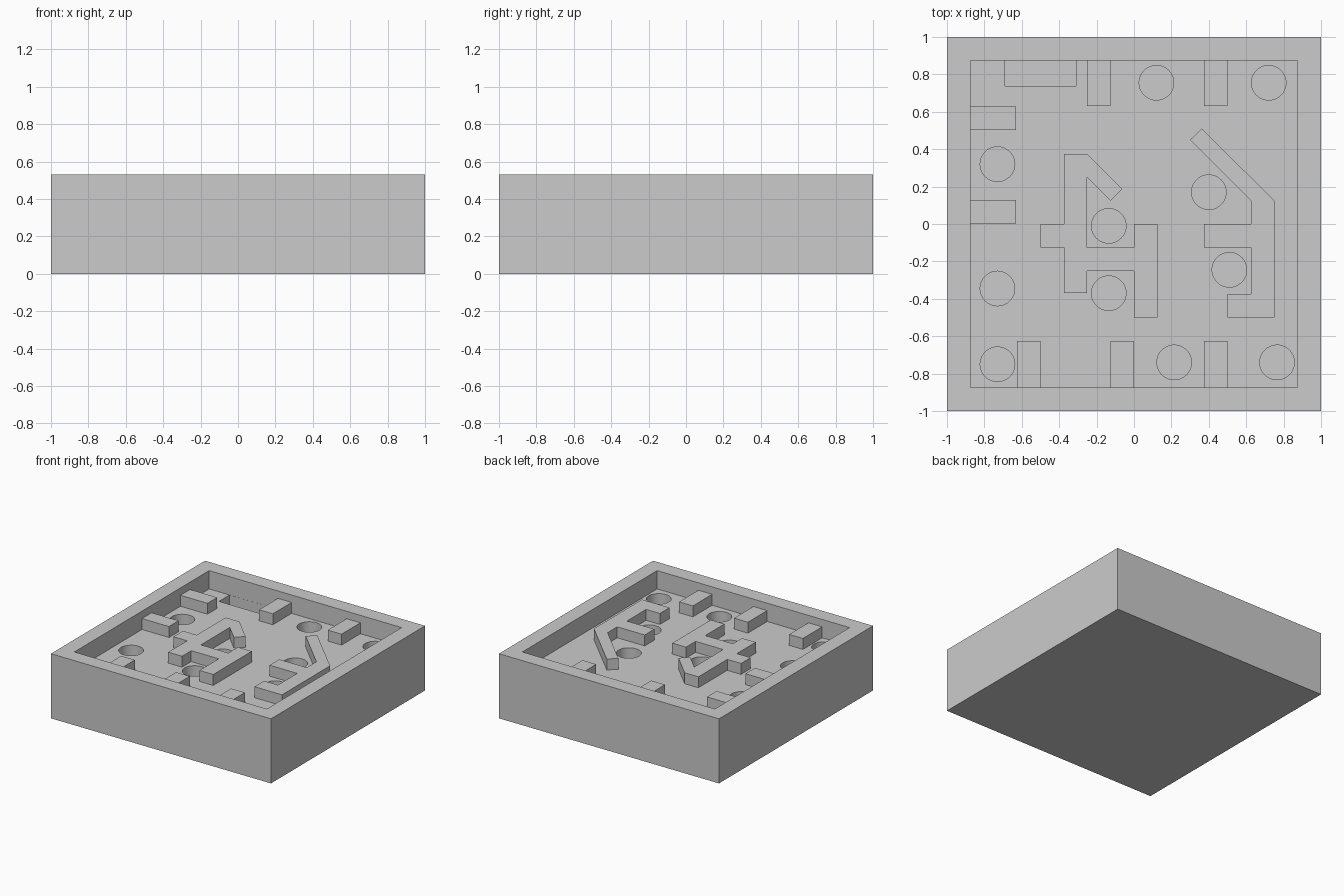
import bpy, bmesh, math

if "Cube" in bpy.data.objects:
    bpy.data.objects.remove(bpy.data.objects["Cube"])

TOP, FLOOR, WALL, PIT = 0.531, 0.38, 0.47, 0.14
IN = 0.875


def prism(name, pts, z0, z1):
    """Extrude a flat outline from z0 up to z1."""
    bm = bmesh.new()
    face = bm.faces.new([bm.verts.new((x, y, z0)) for x, y in pts])
    ext = bmesh.ops.extrude_face_region(bm, geom=[face])
    bmesh.ops.translate(bm, vec=(0, 0, z1 - z0),
                        verts=[v for v in ext["geom"] if isinstance(v, bmesh.types.BMVert)])
    bmesh.ops.recalc_face_normals(bm, faces=bm.faces)
    me = bpy.data.meshes.new(name)
    bm.to_mesh(me)
    bm.free()
    ob = bpy.data.objects.new(name, me)
    bpy.context.collection.objects.link(ob)
    return ob


def rect(x0, x1, y0, y1):
    return [(x0, y0), (x1, y0), (x1, y1), (x0, y1)]


def circle(cx, cy, r, n=48):
    return [(cx + r * math.cos(2 * math.pi * i / n),
             cy + r * math.sin(2 * math.pi * i / n)) for i in range(n)]


def cut(target, cutter):
    """Subtract the cutter and keep it hidden."""
    mod = target.modifiers.new(cutter.name, "BOOLEAN")
    mod.operation, mod.solver, mod.object = "DIFFERENCE", "EXACT", cutter
    bpy.context.view_layer.objects.active = target
    bpy.ops.object.modifier_apply(modifier=mod.name)
    cutter.hide_render = True
    cutter.hide_set(True)


# box with a recessed playing floor
tray = prism("tray", rect(-1, 1, -1, 1), 0, TOP)
cut(tray, prism("recess_cutter", rect(-IN, IN, -IN, IN), FLOOR, TOP + 0.1))

# round traps and the rectangular slot at the back wall
holes = [(-.73, .32), (-.73, -.345), (-.73, -.75), (.12, .755), (.72, .755),
         (.40, .17), (-.135, -.01), (-.135, -.37), (.51, -.245), (.215, -.74), (.765, -.74)]
for i, (x, y) in enumerate(holes):
    cut(tray, prism(f"trap_cutter_{i}", circle(x, y, 0.0925), PIT, FLOOR + 0.05))
cut(tray, prism("slot_cutter", rect(-.69, -.31, .738, IN - 0.001), PIT, FLOOR + 0.05))

# short stub walls along the edges
for i, x in enumerate((-.25, .375)):
    prism(f"back_stub_{i}", rect(x, x + .125, .63, IN), FLOOR, WALL)
for i, x in enumerate((-.625, -.125, .375)):
    prism(f"front_stub_{i}", rect(x, x + .125, -IN, -.625), FLOOR, WALL)
for i, y in enumerate((0.003, .503)):
    prism(f"left_stub_{i}", rect(-IN, -.63, y, y + .125), FLOOR, WALL)

# free-standing maze walls
prism("centre_maze_wall", [
    (-.375, .375), (-.25, .375), (-.063, .188), (-.125, .125), (-.25, .25),
    (-.25, -.125), (0, -.125), (0, 0), (.125, 0), (.125, -.5), (0, -.5),
    (0, -.25), (-.25, -.25), (-.25, -.37), (-.375, -.37), (-.375, -.125),
    (-.5, -.125), (-.5, 0), (-.375, 0)], FLOOR, WALL)
prism("right_maze_wall", [
    (.30, .45), (.363, .51), (.75, .125), (.75, -.5), (.5, -.5), (.5, -.375),
    (.625, -.375), (.625, -.125), (.375, -.125), (.375, 0), (.625, 0),
    (.625, .125)], FLOOR, WALL)

# smooth trap walls, crisp edges
bpy.ops.object.select_all(action="DESELECT")
tray.select_set(True)
bpy.context.view_layer.objects.active = tray
bpy.ops.object.shade_smooth_by_angle(angle=math.radians(30))
